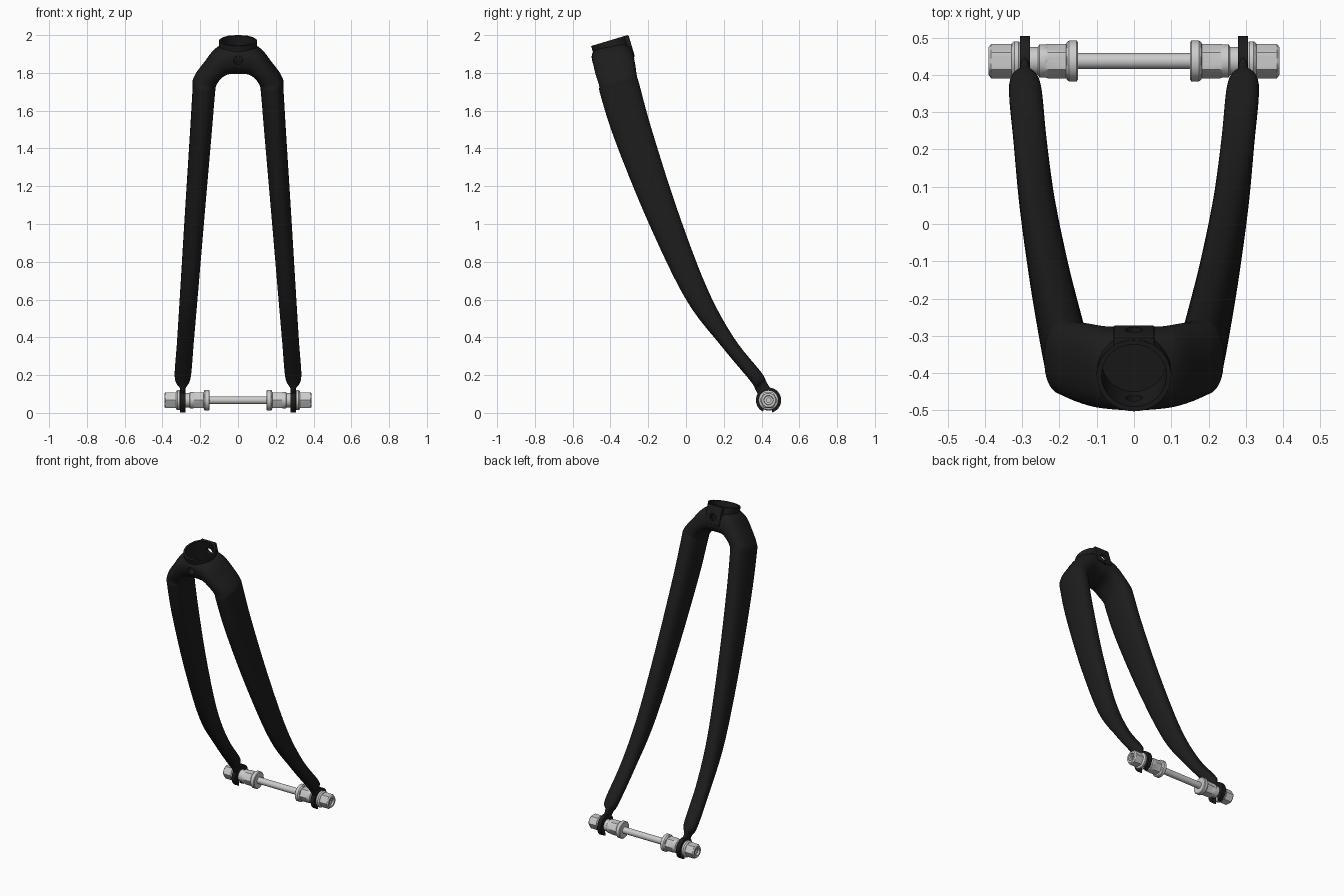
import bpy, bmesh, math
from mathutils import Vector, Matrix

if "Cube" in bpy.data.objects:
    bpy.data.objects.remove(bpy.data.objects["Cube"])

black = bpy.data.materials.new("matte_black")
black.diffuse_color = (0.012, 0.012, 0.012, 1)
black.use_nodes = True
black.node_tree.nodes["Principled BSDF"].inputs["Base Color"].default_value = black.diffuse_color


def make(name, bm, mat=None):
    bmesh.ops.recalc_face_normals(bm, faces=bm.faces)
    me = bpy.data.meshes.new(name)
    bm.to_mesh(me)
    bm.free()
    ob = bpy.data.objects.new(name, me)
    bpy.context.collection.objects.link(ob)
    if mat:
        me.materials.append(mat)
    return ob


def smooth(ob, deg=35):
    ob.data.shade_smooth()
    ob.data.set_sharp_from_angle(angle=math.radians(deg))


def loft(name, rings, mat=None):
    bm = bmesh.new()
    rows = [[bm.verts.new(p) for p in r] for r in rings]
    n = len(rows[0])
    for a, b in zip(rows, rows[1:]):
        for i in range(n):
            j = (i + 1) % n
            bm.faces.new((a[i], a[j], b[j], b[i]))
    bm.faces.new(rows[0])
    bm.faces.new(rows[-1])
    return make(name, bm, mat)


def boolean(ob, tool, op):
    tool.hide_render = True
    m = ob.modifiers.new(op, 'BOOLEAN')
    m.operation, m.object, m.solver = op, tool, 'EXACT'
    bpy.context.view_layer.objects.active = ob
    bpy.ops.object.modifier_apply(modifier=m.name)
    bpy.data.objects.remove(tool)


# Fork stations: inner x, outer x, rise of outer side, front edge y z, back edge y z
half = [
    (.280, .305, 0, .390, .085, .450, .125),
    (.275, .310, 0, .368, .122, .425, .165),
    (.250, .335, 0, .340, .170, .398, .215),
    (.234, .323, 0, .190, .350, .252, .400),
    (.212, .307, 0, .000, .600, .110, .664),
    (.177, .282, 0, -.200, 1.010, -.047, 1.079),
    (.140, .255, 0, -.375, 1.440, -.183, 1.505),
    (.120, .241, 0, -.452, 1.680, -.246, 1.735),
    (.110, .235, .012, -.460, 1.733, -.260, 1.785),
    (.085, .180, .035, -.478, 1.790, -.268, 1.840),
    (.050, .110, .066, -.490, 1.840, -.278, 1.890),
    (0, 0, .080, -.495, 1.855, -.280, 1.907),
]
full = half + [(-s[0], -s[1]) + s[2:] for s in reversed(half[:-1])]


def catmull(a, b, c, d, t):
    return [.5 * (2 * q + (r - p) * t + (2 * p - 5 * q + 4 * r - s) * t * t
                  + (3 * q - p - 3 * r + s) * t ** 3) for p, q, r, s in zip(a, b, c, d)]


def section(s, n=40, e=2 / 2.4):
    xi, xo, dz, fy, fz, by, bz = s
    c = Vector(((xi + xo) / 2, (fy + by) / 2, (fz + bz) / 2))
    u = Vector(((xo - xi) / 2, -.3 * dz, dz))
    v = Vector((0, (by - fy) / 2, (bz - fz) / 2))
    out = []
    for k in range(n):
        ca, sa = math.cos(math.tau * k / n), math.sin(math.tau * k / n)
        out.append(c + u * math.copysign(abs(ca) ** e, ca) + v * math.copysign(abs(sa) ** e, sa))
    return out


rings = []
for i in range(len(full) - 1):
    a, d = full[max(i - 1, 0)], full[min(i + 2, len(full) - 1)]
    for k in range(6):
        rings.append(section(catmull(a, full[i], full[i + 1], d, k / 6)))
rings.append(section(full[-1]))
fork = loft("fork_legs_and_crown", rings, black)

# Tilted head frame: z along the steering axis, y towards the back
axis = Vector((0, -.288, .958)).normalized()
back = Vector((0, .958, .288)).normalized()
top = Vector((0, -.4065, 1.971))
head = Matrix.Translation(top) @ Matrix((Vector((1, 0, 0)), back, axis)).transposed().to_4x4()


def cylinder(name, r, lo, hi, frame):
    ring = lambda z: [frame @ Vector((r * math.cos(math.tau * k / 48), r * math.sin(math.tau * k / 48), z))
                      for k in range(48)]
    return loft(name, [ring(lo), ring(hi)], black)


# Head collar, rear boss, blind bore and cross hole
boolean(fork, cylinder("collar", .1, -.13, 0, head), 'UNION')
bm = bmesh.new()
bmesh.ops.create_cube(bm, size=1, matrix=head @ Matrix.Translation((0, .088, -.062))
                      @ Matrix.Diagonal((.11, .036, .12, 1)))
bmesh.ops.bevel(bm, geom=bm.edges[:], offset=.006, segments=2, affect='EDGES', profile=.5)
boolean(fork, make("boss", bm, black), 'UNION')
boolean(fork, cylinder("bore", .087, -.14, .05, head), 'DIFFERENCE')
cross = head @ Matrix.Translation((0, 0, -.075)) @ Matrix.Rotation(-math.pi / 2, 4, 'X')
boolean(fork, cylinder("cross_hole", .023, -.25, .25, cross), 'DIFFERENCE')
smooth(fork)

AY, AZ = .437, .067


# Slotted dropout plates
def dropout(side):
    w, r, down = .023, .067, math.radians(-95)
    gap = math.asin(w / r)
    pts = [(r * math.cos(down + gap + (math.tau - 2 * gap) * k / 40),
            r * math.sin(down + gap + (math.tau - 2 * gap) * k / 40)) for k in range(41)]
    for k in range(13):
        t = down - math.pi / 2 + -math.pi * k / 12
        pts.append((w * math.cos(t), w * math.sin(t)))
    ring = lambda x: [Vector((side * x, AY + p[0], AZ + p[1])) for p in pts]
    ob = loft("dropout_left" if side < 0 else "dropout_right", [ring(.279), ring(.306)], black)
    smooth(ob)


# Turned parts along x: profile of (x, radius, is hexagonal)
def turned(name, prof, side=1, n=48):
    rings = []
    for x, r, hexa in prof:
        ring = []
        for k in range(n):
            t = math.tau * k / n
            q = r
            if hexa:
                q = r / math.cos((t + math.pi / 6) % (math.pi / 3) - math.pi / 6)
                q = min(q, r * 1.13)
            ring.append(Vector((side * x, AY + q * math.sin(t), AZ + q * math.cos(t))))
        rings.append(ring)
    smooth(loft(name, rings), 25)


turned("axle_rod", [(-.37, .021, 0), (.37, .021, 0)])
for side, tag in ((-1, "left"), (1, "right")):
    dropout(side)
    turned("inner_nut_" + tag, [
        (.150, .050, 0), (.154, .055, 0), (.174, .055, 0), (.180, .050, 0), (.182, .041, 1),
        (.232, .041, 1), (.238, .044, 0), (.254, .044, 0), (.258, .038, 0), (.280, .038, 0)], side)
    turned("outer_nut_" + tag, [
        (.304, .048, 0), (.310, .053, 0), (.321, .053, 0), (.327, .048, 0), (.329, .041, 1),
        (.383, .041, 1), (.390, .037, 0), (.390, .025, 0), (.378, .023, 0), (.378, .012, 0),
        (.360, .012, 0)], side)
